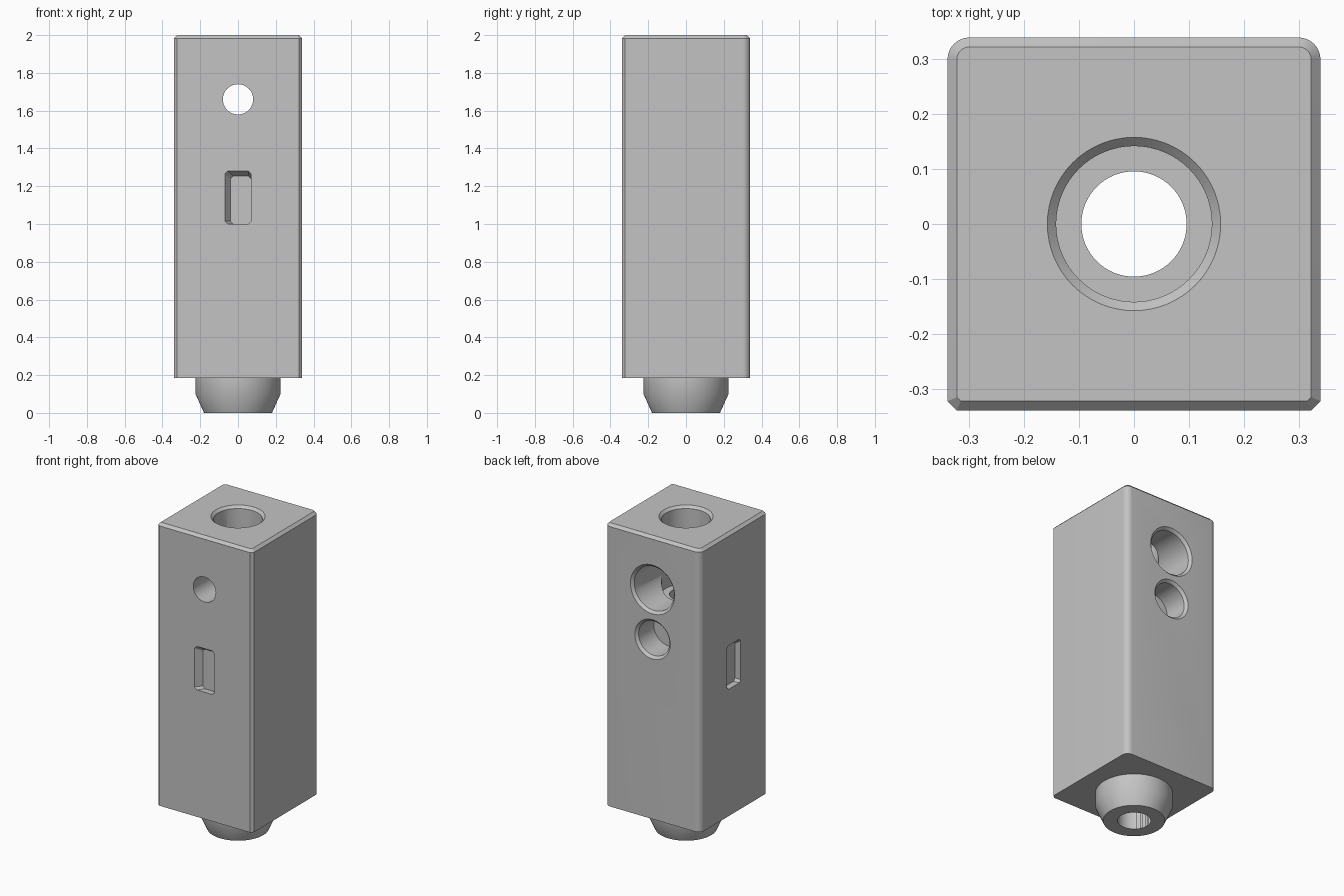
import bpy, bmesh, math
from mathutils import Matrix

if "Cube" in bpy.data.objects:
    bpy.data.objects.remove(bpy.data.objects["Cube"], do_unlink=True)

HALF, BASE, TOP = 0.34, 0.185, 2.0
CHAMFER, ROUND = 0.017, 0.04

grey = bpy.data.materials.new("light grey")
grey.use_nodes = True
colour = (0.55, 0.55, 0.55, 1)
grey.diffuse_color = colour
grey.node_tree.nodes["Principled BSDF"].inputs["Base Color"].default_value = colour


def finish(name, bm, matrix=None):
    """Turn a bmesh into a named object."""
    bmesh.ops.recalc_face_normals(bm, faces=bm.faces)
    mesh = bpy.data.meshes.new(name)
    bm.to_mesh(mesh)
    bm.free()
    if matrix:
        mesh.transform(matrix)
    mesh.materials.append(grey)
    obj = bpy.data.objects.new(name, mesh)
    bpy.context.collection.objects.link(obj)
    return obj


def lathe(name, profile, matrix=None):
    """Revolve (radius, height) points about z."""
    bm = bmesh.new()
    verts = [bm.verts.new((r, 0, z)) for r, z in profile]
    edges = [bm.edges.new(pair) for pair in zip(verts, verts[1:])]
    bmesh.ops.spin(bm, geom=verts + edges, cent=(0, 0, 0), axis=(0, 0, 1),
                   angle=math.tau, steps=64)
    bmesh.ops.remove_doubles(bm, verts=bm.verts, dist=1e-5)
    return finish(name, bm, matrix)


def combine(target, tool, operation):
    """Apply a boolean and discard the tool."""
    tool.hide_render = True
    mod = target.modifiers.new("combine", "BOOLEAN")
    mod.operation, mod.object, mod.solver = operation, tool, "EXACT"
    bpy.ops.object.select_all(action="DESELECT")
    bpy.context.view_layer.objects.active = target
    target.select_set(True)
    bpy.ops.object.modifier_apply(modifier=mod.name)
    bpy.data.objects.remove(tool, do_unlink=True)


def outline(inset):
    """Square section: chamfered front corners, rounded back corners."""
    h = HALF - inset
    c = CHAMFER - 0.58 * inset
    r = ROUND - inset
    centre = HALF - ROUND
    right = [(h - c, -h), (h, -h + c)]
    for i in range(9):
        a = math.pi / 2 * i / 8
        right.append((centre + r * math.cos(a), centre + r * math.sin(a)))
    return right + [(-x, y) for x, y in reversed(right)]


# Main block with a chamfered top rim
bm = bmesh.new()
rings = [[bm.verts.new((x, y, z)) for x, y in outline(inset)]
         for inset, z in ((0, BASE), (0, TOP - CHAMFER), (CHAMFER, TOP))]
for low, high in zip(rings, rings[1:]):
    for i in range(len(low)):
        bm.faces.new((low[i - 1], low[i], high[i], high[i - 1]))
bm.faces.new(rings[0])
bm.faces.new(rings[-1])
body = finish("block_body", bm)

# Tapered spigot underneath
spigot = lathe("spigot", [(0, 0), (0.18, 0), (0.225, 0.1), (0.225, 0.3), (0, 0.3)])
combine(body, spigot, "UNION")

# Central bore, widened and countersunk at the top
bore = lathe("bore_cutter", [(0, -0.1), (0.096, -0.1), (0.096, 1.5), (0.142, 1.5),
                             (0.142, 1.984), (0.174, 2.016), (0, 2.016)])
combine(body, bore, "DIFFERENCE")


# Cross holes: through hole in front, countersunk holes behind
def along_y(z):
    return Matrix.Translation((0, 0, z)) @ Matrix.Rotation(-math.pi / 2, 4, "X")


def countersunk(r, start):
    lip = HALF - 0.016
    return [(0, start), (r, start), (r, lip), (r + 0.032, lip + 0.032), (0, lip + 0.032)]


for name, profile, z in (
        ("front_hole_cutter", [(0, -0.4), (0.08, -0.4), (0.08, 0.02), (0, 0.02)], 1.66),
        ("back_hole_cutter", countersunk(0.141, 0.0), 1.66),
        ("back_socket_cutter", countersunk(0.11, 0.17), 1.34)):
    combine(body, lathe(name, profile, along_y(z)), "DIFFERENCE")


# Shallow slots, sloped at one side and the top, on the front and one flank
def slot(name, turn):
    bm = bmesh.new()
    for y, slope in ((-0.30, 0.03), (-0.38, -0.03)):
        x0, x1, z0, z1 = -0.07 + slope, 0.07, 1.0, 1.28 - slope * 0.85
        c = 0.015
        for x, sx in ((x0, 1), (x1, -1)):
            for z, sz in ((z0, 1), (z1, -1)):
                bm.verts.new((x + sx * c, y, z))
                bm.verts.new((x, y, z + sz * c))
    bmesh.ops.convex_hull(bm, input=bm.verts)
    return finish(name, bm, Matrix.Rotation(turn, 4, "Z"))


for name, turn in (("front_slot_cutter", 0), ("side_slot_cutter", -math.pi / 2)):
    combine(body, slot(name, turn), "DIFFERENCE")

bpy.ops.object.shade_smooth_by_angle(angle=math.radians(30))
